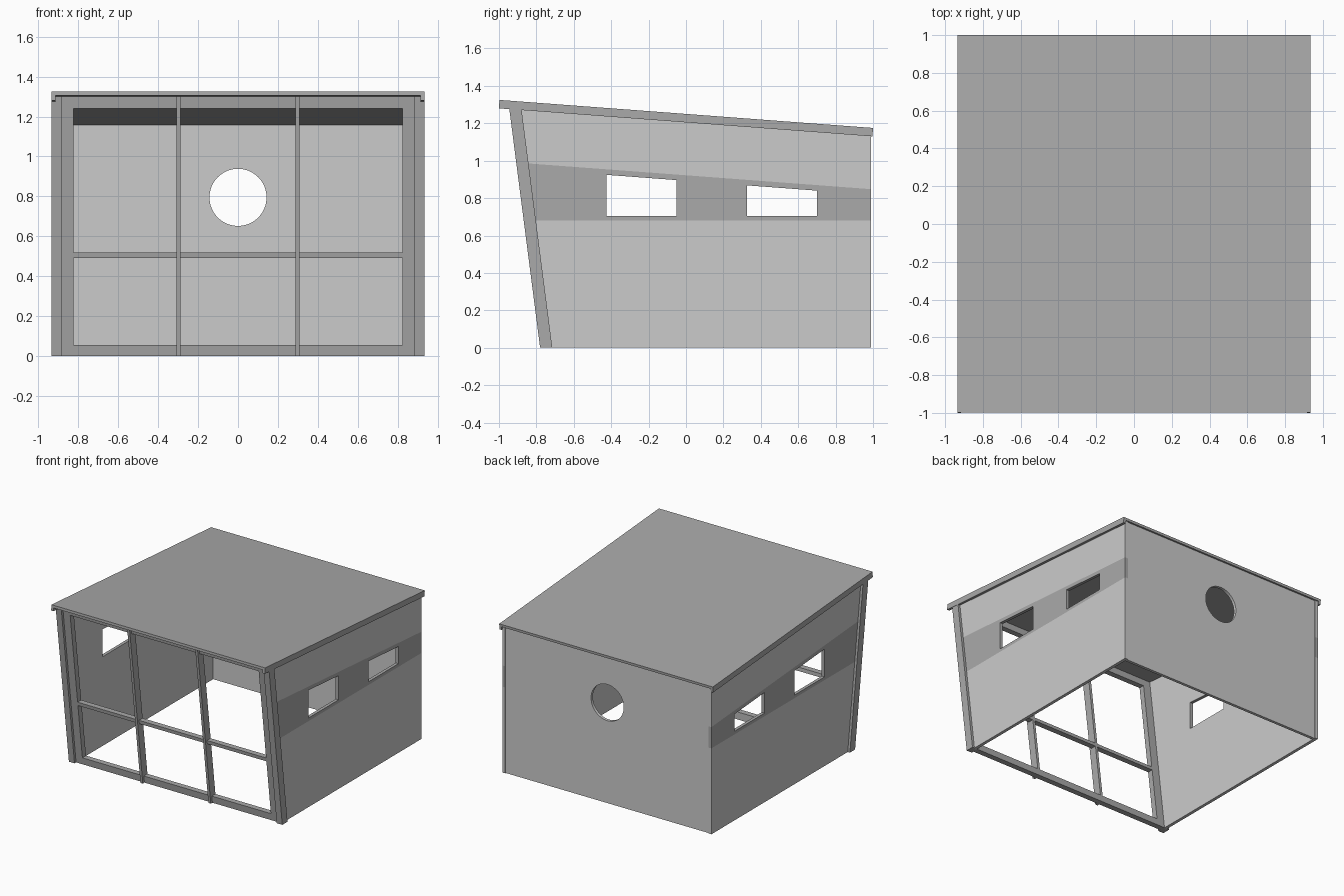
import bpy, bmesh
from math import pi

if "Cube" in bpy.data.objects:
    bpy.data.objects.remove(bpy.data.objects["Cube"])

SLOPE = -0.075
T, LIP = 0.02, 0.045              # roof thickness, side lip depth


def roof_z(y, drop=0.0):
    return 1.25 + SLOPE * y - drop


def front_y(z):                   # leaning front plane
    return -0.78 - 0.129 * z


def material(name, v):
    m = bpy.data.materials.new(name)
    m.diffuse_color = (v, v, v, 1)
    m.use_nodes = True
    m.node_tree.nodes["Principled BSDF"].inputs["Base Color"].default_value = m.diffuse_color
    return m


dark = material("dark_grey", 0.4)
light = material("light_grey", 0.8)


def finish(name, bm, *mats):
    bmesh.ops.recalc_face_normals(bm, faces=bm.faces)
    me = bpy.data.meshes.new(name)
    bm.to_mesh(me)
    bm.free()
    for m in mats:
        me.materials.append(m)
    ob = bpy.data.objects.new(name, me)
    bpy.context.collection.objects.link(ob)
    return ob


def loft(name, a, b, mat):
    """Solid between two matching rings of points."""
    bm = bmesh.new()
    va, vb = [bm.verts.new(p) for p in a], [bm.verts.new(p) for p in b]
    bm.faces.new(va)
    bm.faces.new(vb)
    for i in range(len(va)):
        j = (i + 1) % len(va)
        bm.faces.new((va[i], va[j], vb[j], vb[i]))
    return finish(name, bm, mat)


def extrude_x(name, profile, x0, x1, mat):
    return loft(name, [(x0, *p) for p in profile], [(x1, *p) for p in profile], mat)


def leaning(name, x0, x1, z0, z1=None, d0=0.0, d1=0.065):
    """Bar in the leaning front plane; z1=None runs up to the roof."""
    def top(d):
        if z1 is not None:
            return z1
        return (1.25 - T - SLOPE * (0.78 - d)) / (1 + SLOPE * 0.129)
    prof = [(front_y(z) + d, z) for d, z in
            ((d0, z0), (d1, z0), (d1, top(d1)), (d0, top(d0)))]
    return extrude_x(name, prof, x0, x1, dark)


# Roof: shallow channel with a lip along each side
W, w = 0.935, 0.915
channel = [(-W, 0), (W, 0), (W, LIP), (w, LIP), (w, T), (-w, T), (-w, LIP), (-W, LIP)]
loft("roof", *[[(x, y - 0.075 * d, roof_z(y, d)) for x, d in channel]
               for y in (-0.997, 1.0)], dark)

# Front frame: posts and mullions stand proud of the recessed frame
for side, s in (("left", -1), ("right", 1)):
    leaning(f"front_post_{side}", s * 0.885, s * 0.934, 0)
    leaning(f"frame_stile_{side}", s * 0.825, s * 0.885, 0, d0=0.02)
    leaning(f"mullion_{side}", s * 0.287, s * 0.308, 0)
leaning("bottom_rail", -0.825, 0.825, 0, 0.055, d0=0.02)
leaning("middle_rail", -0.825, 0.825, 0.49, 0.518, d0=0.02)
leaning("top_rail", -0.825, 0.825, 1.24, d0=0.02)

# Side walls: panel grid with two window gaps and a dark band outside
levels = [(0, 0), (0.68, 0), (0.705, 0), (0.8925, SLOPE),
          (0.922, SLOPE), (1.25 - T, SLOPE)]
columns = [None, -0.425, -0.05, 0.325, 0.70, 0.99]


def wall_point(x, col, level):
    z0, k = level
    if col is None:               # follow the leaning front
        z = (z0 - k * 0.73) / (1 + k * 0.129)
        return (x, front_y(z) + 0.05, z)
    return (x, col, z0 + k * col)


for side, s in (("left", -1), ("right", 1)):
    bm = bmesh.new()
    g = [[bm.verts.new(wall_point(s * 0.915, c, l)) for l in levels] for c in columns]
    for i in range(5):
        for j in range(5):
            if j == 2 and i in (1, 3):
                continue          # window
            f = bm.faces.new((g[i][j], g[i + 1][j], g[i + 1][j + 1], g[i][j + 1]))
            f.material_index = int(j in (1, 2, 3))
    outer = list(bm.faces)
    ext = bmesh.ops.extrude_face_region(bm, geom=outer, use_keep_orig=True)
    inner = [e for e in ext["geom"] if isinstance(e, bmesh.types.BMVert)]
    bmesh.ops.translate(bm, verts=inner, vec=(-s * 0.025, 0, 0))
    for f in bm.faces:            # inside stays light
        if all(abs(v.co.x) < 0.9 for v in f.verts):
            f.material_index = 0
    finish(f"side_wall_{side}", bm, light, dark)

# Back wall with a round window
back = extrude_x("back_wall", [(0.96, 0), (0.983, 0), (0.983, roof_z(0.983, T)),
                               (0.96, roof_z(0.96, T))], -0.89, 0.89, light)
bpy.ops.mesh.primitive_cylinder_add(vertices=64, radius=0.143, depth=0.3,
                                    location=(0, 0.97, 0.795), rotation=(pi / 2, 0, 0))
cutter = bpy.context.object
cutter.name = "round_window_cutter"
cutter.hide_render = True
cutter.display_type = 'WIRE'
mod = back.modifiers.new("round_window", 'BOOLEAN')
mod.object = cutter
mod.solver = 'EXACT'
bpy.context.view_layer.objects.active = back
bpy.ops.object.modifier_apply(modifier=mod.name)
bpy.data.objects.remove(cutter)
